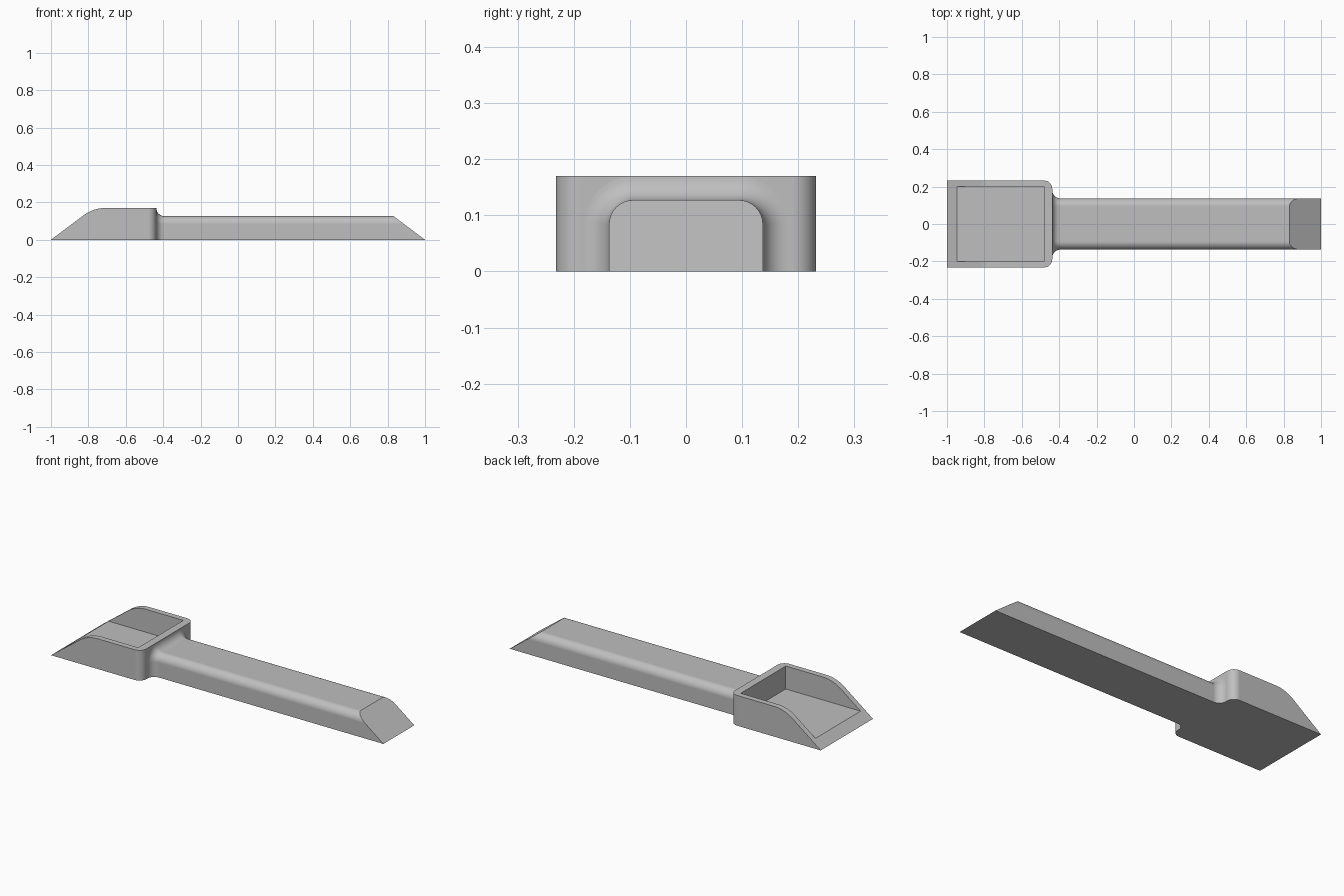
import bpy
import bmesh
from math import sin, cos, pi, atan, tan, sqrt

cube = bpy.data.objects.get("Cube")
if cube:
    bpy.data.objects.remove(cube, do_unlink=True)

SLOPE = 0.75            # rise of both slanted ends
BACK = -0.437           # back wall of the scoop
HALF_W, TOP = 0.232, 0.17
GRIP_W, GRIP_TOP, ROUND = 0.137, 0.127, 0.043

grey = bpy.data.materials.new("plain_grey")
grey.use_nodes = True
colour = (0.52, 0.52, 0.52, 1)
grey.diffuse_color = colour
grey.node_tree.nodes["Principled BSDF"].inputs["Base Color"].default_value = colour


def make_object(name, bm):
    bmesh.ops.recalc_face_normals(bm, faces=bm.faces)
    mesh = bpy.data.meshes.new(name)
    bm.to_mesh(mesh)
    bm.free()
    mesh.materials.append(grey)
    obj = bpy.data.objects.new(name, mesh)
    bpy.context.collection.objects.link(obj)
    return obj


def loft(sections):
    """Skin a list of equal-length point rings and cap both ends."""
    bm = bmesh.new()
    rings = [[bm.verts.new(p) for p in ring] for ring in sections]
    n = len(rings[0])
    for a, b in zip(rings, rings[1:]):
        for i in range(n):
            j = (i + 1) % n
            bm.faces.new((a[i], a[j], b[j], b[i]))
    bm.faces.new(rings[0])
    bm.faces.new(rings[-1])
    return bm


def finish(obj):
    bpy.ops.object.select_all(action='DESELECT')
    obj.select_set(True)
    bpy.context.view_layer.objects.active = obj
    for mod in list(obj.modifiers):
        bpy.ops.object.modifier_apply(modifier=mod.name)
    bpy.ops.object.shade_smooth_by_angle(angle=0.45)
    weighted = obj.modifiers.new("flat_faces", 'WEIGHTED_NORMAL')
    weighted.keep_sharp = True


# Scoop body: side profile with a rounded brow, extruded across the width
angle, brow = atan(SLOPE), 0.19
brow_x = -1 + TOP / SLOPE + brow * tan(angle / 2)
profile = [(-1, 0)]
for i in range(13):
    a = angle * (1 - i / 12)
    profile.append((brow_x - brow * sin(a), TOP - brow + brow * cos(a)))
profile += [(BACK, TOP), (BACK, 0)]
bm = loft([[(x, y, z) for x, z in profile] for y in (-HALF_W, HALF_W)])
corners = [e for e in bm.edges
           if all(abs(v.co.x - BACK) < 1e-5 for v in e.verts)
           and abs(e.verts[0].co.y - e.verts[1].co.y) < 1e-5]
bmesh.ops.bevel(bm, geom=corners, offset=ROUND, segments=10,
                profile=0.5, affect='EDGES')
scoop = make_object("scoop", bm)

# Hollow of the scoop, open towards the sloping lip
bm = loft([[(x, y, z) for y, z in ((-0.2, 0.041), (0.2, 0.041), (0.2, 0.4), (-0.2, 0.4))]
           for x in (-1.2, -0.48)])
cutter = make_object("hollow_cutter", bm)
cutter.hide_render = True
cut = scoop.modifiers.new("hollow", 'BOOLEAN')
cut.operation = 'DIFFERENCE'
cut.solver = 'EXACT'
cut.object = cutter
finish(scoop)
bpy.data.objects.remove(cutter, do_unlink=True)


# Handle: rounded arch section, flared into the scoop and cut at a slant
def arch(grow):
    w, top, r = GRIP_W + grow, GRIP_TOP + grow, ROUND + grow
    pts = [(w, 0)]
    for start, side in ((0, 1), (pi / 2, -1)):
        for i in range(13):
            a = start + pi / 2 * i / 12
            pts.append((side * (w - r) + r * cos(a), top - r + r * sin(a)))
    return pts + [(-w, 0)]


sections = []
for i in range(11):
    a = pi / 2 * i / 10
    grow = ROUND * (1 - sin(a))
    sections.append([(BACK + ROUND * (1 - cos(a)), y, z) for y, z in arch(grow)])
sections.append([(1 - z / SLOPE, y, z) for y, z in arch(0)])
finish(make_object("handle", loft(sections)))
